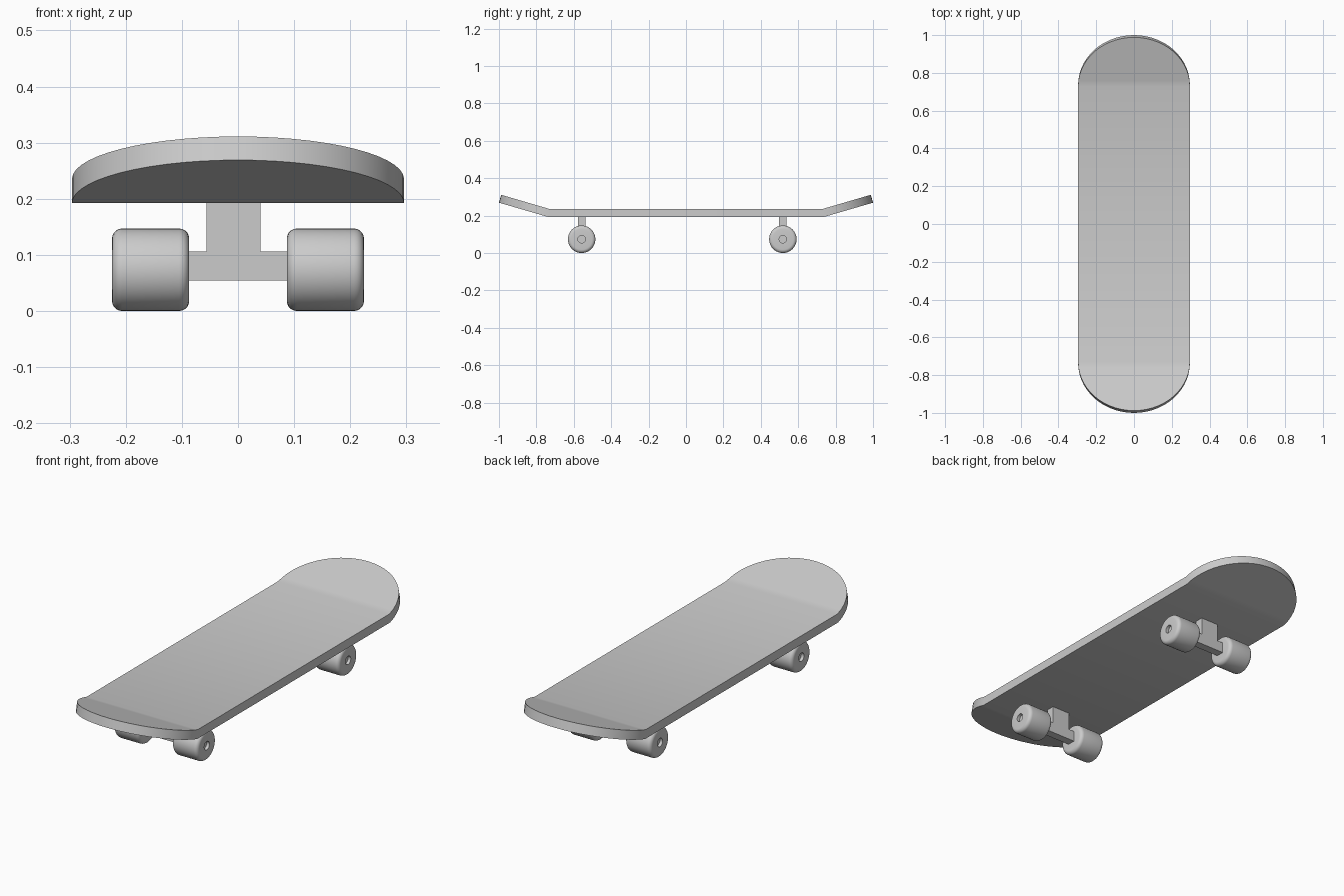
import bpy, bmesh, math

if "Cube" in bpy.data.objects:
    bpy.data.objects.remove(bpy.data.objects["Cube"])


def make_object(name, bm, angle=30):
    bmesh.ops.recalc_face_normals(bm, faces=bm.faces)
    me = bpy.data.meshes.new(name)
    bm.to_mesh(me)
    bm.free()
    ob = bpy.data.objects.new(name, me)
    bpy.context.collection.objects.link(ob)
    bpy.ops.object.select_all(action='DESELECT')
    ob.select_set(True)
    bpy.context.view_layer.objects.active = ob
    bpy.ops.object.shade_smooth_by_angle(angle=math.radians(angle))
    return ob


# Deck: straight middle with rounded, upturned ends; the end walls lean inward
def deck():
    half, steps = 0.296, 14
    low = ((0.735, 0.192), (1.0, 0.269))
    high = ((0.729, 0.235), (0.988, 0.311))
    right = []
    for i in range(steps + 1):
        a = math.pi / 2 * i / steps
        w, s = half * math.cos(a), math.sin(a)
        right.append((w, [(p[0][0] + (p[1][0] - p[0][0]) * s,
                           p[0][1] + (p[1][1] - p[0][1]) * s) for p in (low, high)]))
    stations = [(w, p, -1) for w, p in reversed(right)] + [(w, p, 1) for w, p in right]
    bm = bmesh.new()
    rows = []
    for w, ((yl, zl), (yh, zh)), side in stations:
        rows.append([bm.verts.new(c) for c in (
            (-w, side * yl, zl), (w, side * yl, zl),
            (w, side * yh, zh), (-w, side * yh, zh))])
    for a, b in zip(rows, rows[1:]):
        for k in range(4):
            n = (k + 1) % 4
            bm.faces.new((a[k], a[n], b[n], b[k]))
    # Merge the zero-width tips
    bmesh.ops.remove_doubles(bm, verts=bm.verts, dist=1e-5)
    return make_object("deck", bm)


# Truck: flat T-shaped hanger under the deck
def truck(name, y):
    prof = [(-0.105, 0.054), (0.105, 0.054), (0.105, 0.106), (0.04, 0.106),
            (0.04, 0.2), (-0.056, 0.2), (-0.056, 0.106), (-0.105, 0.106)]
    bm = bmesh.new()
    face = bm.faces.new([bm.verts.new((x, y - 0.02, z)) for x, z in prof])
    ext = bmesh.ops.extrude_face_region(bm, geom=[face])
    bmesh.ops.translate(bm, vec=(0, 0.04, 0),
                        verts=[v for v in ext["geom"] if isinstance(v, bmesh.types.BMVert)])
    return make_object(name, bm)


# Wheel: lathed barrel with rounded rims and a shallow hub recess
def wheel(name, side, y):
    r, b, x0, x1 = 0.0735, 0.018, 0.087, 0.2245
    arc = [math.pi / 2 * i / 5 for i in range(6)]
    prof = [(x0, 0)]
    prof += [(x0 + b - b * math.cos(a), r - b + b * math.sin(a)) for a in arc]
    prof += [(x1 - b + b * math.sin(a), r - b + b * math.cos(a)) for a in arc]
    prof += [(x1, 0.02), (x1 - 0.015, 0.02), (x1 - 0.015, 0)]
    bm = bmesh.new()
    vs = [bm.verts.new((side * x, y, r + h)) for x, h in prof]
    es = [bm.edges.new(p) for p in zip(vs, vs[1:])]
    bmesh.ops.spin(bm, geom=vs + es, cent=(0, y, r), axis=(1, 0, 0),
                   angle=2 * math.pi, steps=40, use_merge=True)
    bmesh.ops.remove_doubles(bm, verts=bm.verts, dist=1e-5)
    return make_object(name, bm, 35)


deck()
for end, y in (("front", -0.558), ("rear", 0.518)):
    truck(end + "_truck", y)
    for hand, side in (("left", -1), ("right", 1)):
        wheel(f"{end}_{hand}_wheel", side, y)
